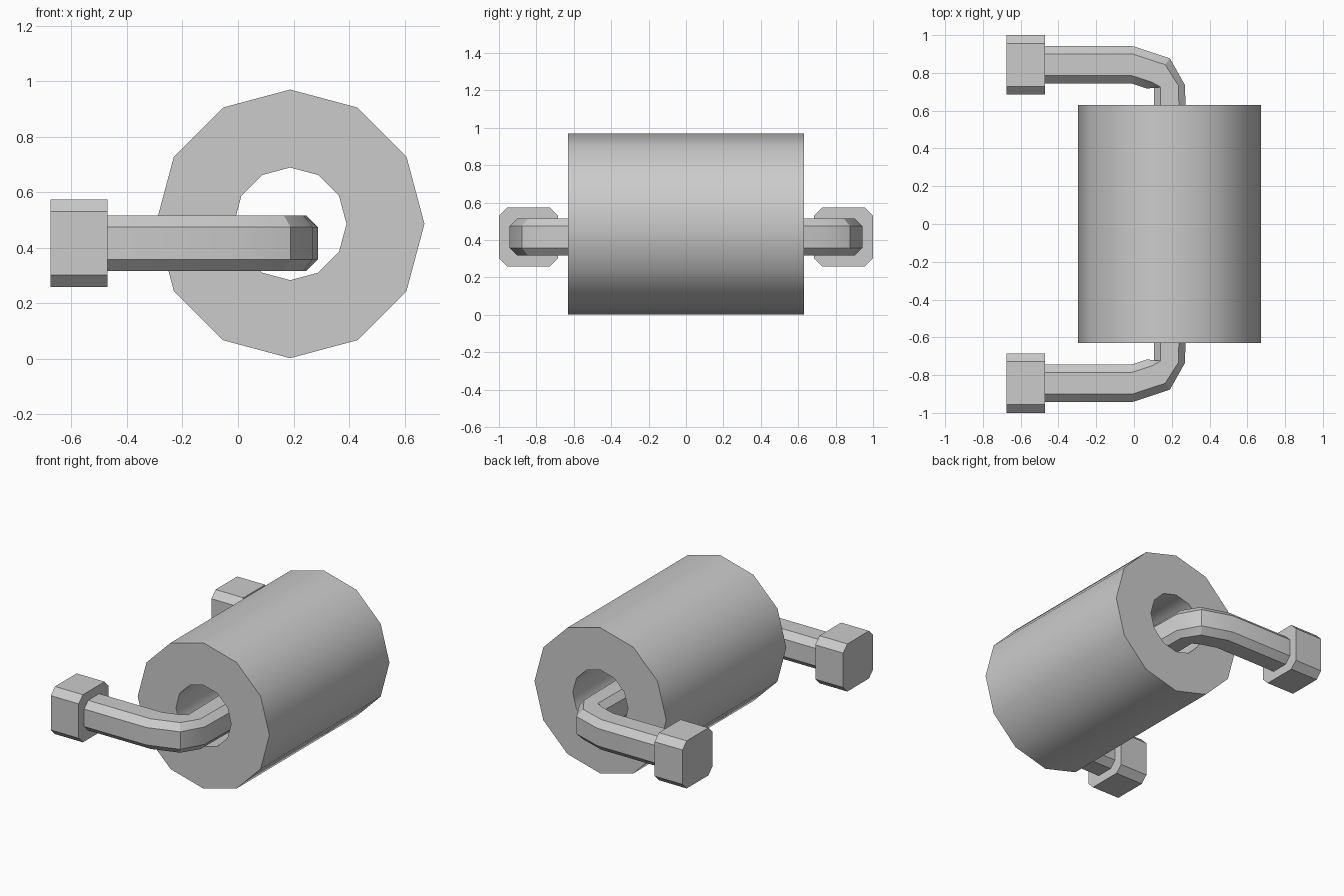
import bpy, bmesh, math

if "Cube" in bpy.data.objects:
    bpy.data.objects.remove(bpy.data.objects["Cube"])

ROD_Z = 0.416


def loft(name, rings, smooth_angle, cap_start=False, cap_end=False, closed=False, mirror=False):
    """Skin a list of equal-length point rings into one object."""
    bm = bmesh.new()
    loops = [[bm.verts.new(p) for p in ring] for ring in rings]
    pairs = list(zip(loops, loops[1:]))
    if closed:
        pairs.append((loops[-1], loops[0]))
    n = len(loops[0])
    for a, b in pairs:
        for i in range(n):
            j = (i + 1) % n
            bm.faces.new((a[i], a[j], b[j], b[i]))
    if cap_start:
        bm.faces.new(loops[0])
    if cap_end:
        bm.faces.new(loops[-1])
    bmesh.ops.recalc_face_normals(bm, faces=bm.faces)
    # make sure an open half shell also points outward
    if mirror and bm.calc_volume(signed=True) < 0:
        bmesh.ops.reverse_faces(bm, faces=bm.faces)
    mesh = bpy.data.meshes.new(name)
    bm.to_mesh(mesh)
    bm.free()
    ob = bpy.data.objects.new(name, mesh)
    bpy.context.collection.objects.link(ob)
    bpy.ops.object.select_all(action='DESELECT')
    ob.select_set(True)
    bpy.context.view_layer.objects.active = ob
    bpy.ops.object.shade_smooth_by_angle(angle=math.radians(smooth_angle))
    if mirror:
        m = ob.modifiers.new("mirror", 'MIRROR')
        m.use_axis = (False, True, False)
        m.use_clip = True
    return ob


def section(inner, outer, half_z, cut):
    """Chamfered square ring standing between an inner and outer plan point."""
    c = cut / (2 * half_z)
    shape = [(0, c), (c, 0), (1 - c, 0), (1, c), (1, 1 - c), (1 - c, 1), (c, 1), (0, 1 - c)]
    return [(inner[0] + (outer[0] - inner[0]) * t,
             inner[1] + (outer[1] - inner[1]) * t,
             ROD_Z + half_z * (2 * s - 1)) for t, s in shape]


def circle(radius, y):
    return [(0.188 + radius * math.sin(k * math.pi / 6), y,
             0.486 + radius * math.cos(k * math.pi / 6)) for k in range(12)]


# Paper roll: twelve-sided tube
loft("paper_roll",
     [circle(0.484, -0.63), circle(0.484, 0.63), circle(0.203, 0.63), circle(0.203, -0.63)],
     40, closed=True)

# Holder rod: runs through the roll and bends back to the wall at both ends
path = [((0.088, 0), (0.288, 0)),
        ((0.107, 0.722), (0.27, 0.735)),
        ((0.07, 0.717), (0.19, 0.877)),
        ((-0.01, 0.743), (-0.01, 0.943)),
        ((-0.48, 0.743), (-0.48, 0.943))]
loft("holder_rod", [section(i, o, 0.1, 0.042) for i, o in path], 30, cap_end=True, mirror=True)

# Wall mounts: chamfered blocks
loft("wall_mounts", [section((x, 0.685), (x, 1.0), 0.158, 0.044) for x in (-0.675, -0.47)],
     30, cap_start=True, cap_end=True, mirror=True)
